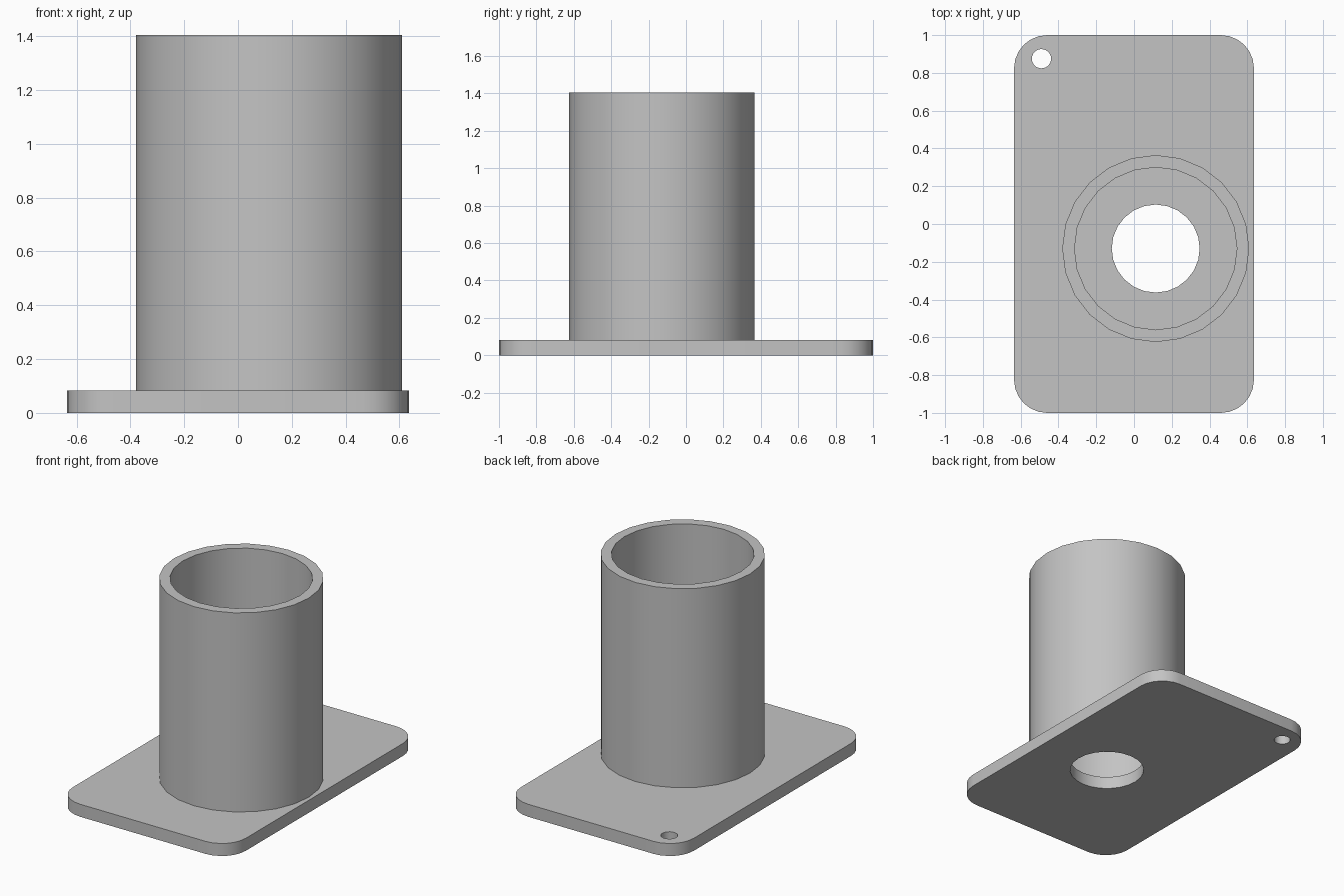
import bpy, bmesh, math
from mathutils import Vector

if "Cube" in bpy.data.objects:
    bpy.data.objects.remove(bpy.data.objects["Cube"])

PLATE_Z, TOP_Z = 0.083, 1.405
CX, CY = 0.115, -0.13          # tube axis
SEG = 24

grey = bpy.data.materials.new("light_grey")
grey.diffuse_color = (0.55, 0.55, 0.55, 1)
grey.use_nodes = True
grey.node_tree.nodes["Principled BSDF"].inputs["Base Color"].default_value = grey.diffuse_color

bm = bmesh.new()


def loop(points, z):
    """Closed edge loop at height z."""
    vs = [bm.verts.new((x, y, z)) for x, y in points]
    es = [bm.edges.new((vs[i - 1], vs[i])) for i in range(len(vs))]
    return vs, es


def circle(cx, cy, r):
    return [(cx + r * math.cos(2 * math.pi * i / SEG),
             cy + r * math.sin(2 * math.pi * i / SEG)) for i in range(SEG)]


def rounded_rect(hx, hy, r, steps=6):
    pts = []
    for q, (sx, sy) in enumerate([(1, 1), (-1, 1), (-1, -1), (1, -1)]):
        for i in range(steps + 1):
            a = math.pi / 2 * (q + i / steps)
            pts.append((sx * (hx - r) + r * math.cos(a),
                        sy * (hy - r) + r * math.sin(a)))
    return pts


def wall(a, b):
    va, vb = a[0], b[0]
    for i in range(len(va)):
        bm.faces.new((va[i - 1], va[i], vb[i], vb[i - 1]))


def fill(*loops):
    """Flat face bounded by an outer loop and its holes."""
    bmesh.ops.triangle_fill(bm, use_beauty=True, use_dissolve=False,
                            normal=Vector((0, 0, 1)),
                            edges=[e for l in loops for e in l[1]])


# Outlines: plate, bolt hole, bore, tube inside and outside
rect = rounded_rect(0.635, 1.0, 0.175)
bolt = circle(-0.49, 0.875, 0.051)
bore = circle(CX, CY, 0.233)
inner = circle(CX, CY, 0.43)
outer = circle(CX, CY, 0.495)

rect0, rect1 = loop(rect, 0), loop(rect, PLATE_Z)
bolt0, bolt1 = loop(bolt, 0), loop(bolt, PLATE_Z)
bore0, bore1 = loop(bore, 0), loop(bore, PLATE_Z)
in1, in2 = loop(inner, PLATE_Z), loop(inner, TOP_Z)
out1, out2 = loop(outer, PLATE_Z), loop(outer, TOP_Z)

# Plate sides and holes, tube walls, tube floor and rim
for a, b in [(rect0, rect1), (bolt0, bolt1), (bore0, bore1),
             (in1, in2), (out1, out2), (bore1, in1), (in2, out2)]:
    wall(a, b)

# Plate underside and top
fill(rect0, bolt0, bore0)
fill(rect1, bolt1, out1)

bmesh.ops.recalc_face_normals(bm, faces=bm.faces[:])
mesh = bpy.data.meshes.new("flanged_tube")
bm.to_mesh(mesh)
bm.free()
mesh.materials.append(grey)
obj = bpy.data.objects.new("flanged_tube", mesh)
bpy.context.collection.objects.link(obj)
bpy.context.view_layer.objects.active = obj
obj.select_set(True)
bpy.ops.object.shade_smooth_by_angle(angle=math.radians(30))
